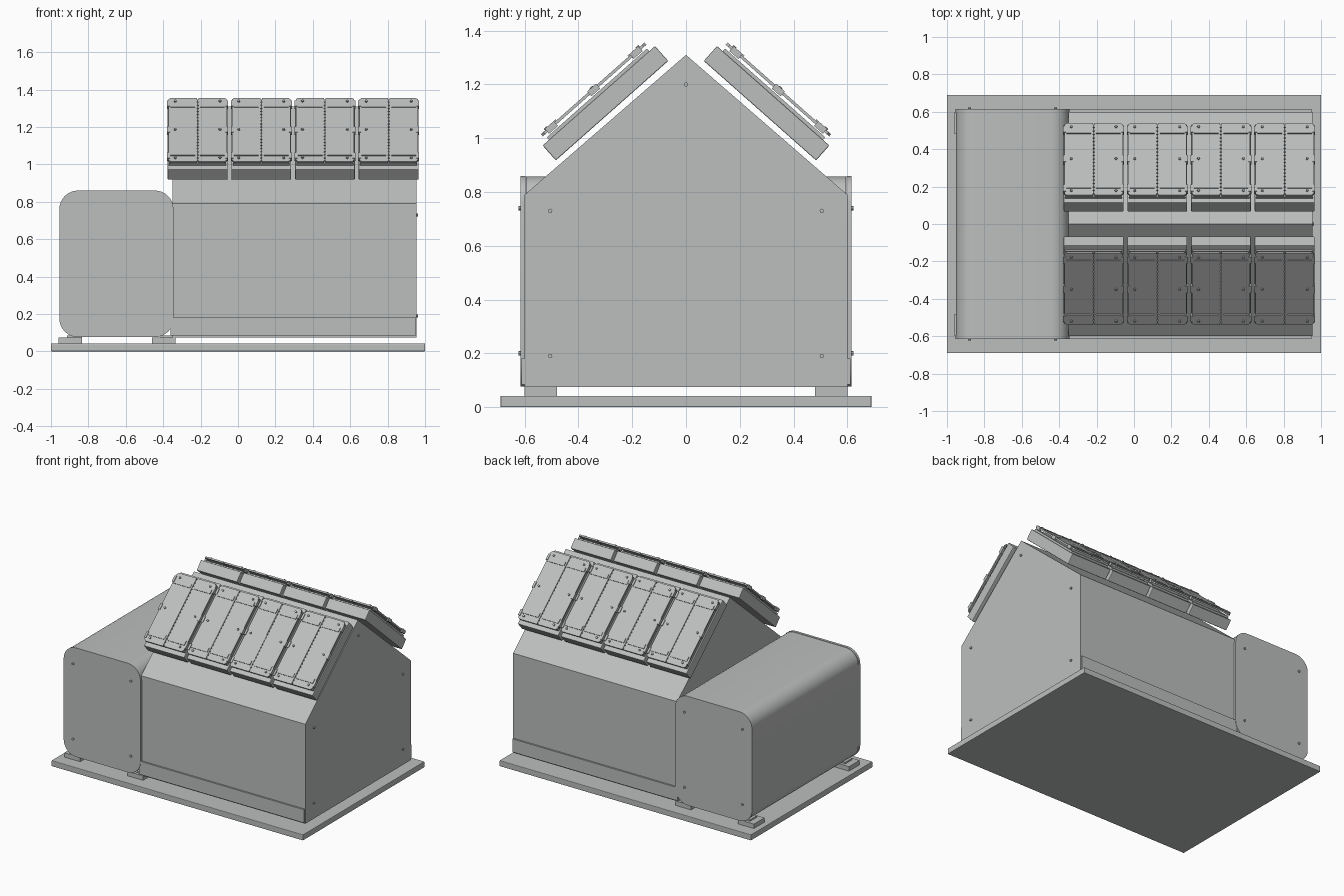
import bpy, bmesh, math
from mathutils import Matrix, Vector

if "Cube" in bpy.data.objects:
    bpy.data.objects.remove(bpy.data.objects["Cube"])

grey = bpy.data.materials.new("pale grey")
grey.use_nodes = True
grey.diffuse_color = (0.5, 0.52, 0.51, 1)
grey.node_tree.nodes["Principled BSDF"].inputs["Base Color"].default_value = (0.5, 0.52, 0.51, 1)


def finish(name, bm):
    bmesh.ops.recalc_face_normals(bm, faces=bm.faces)
    mesh = bpy.data.meshes.new(name)
    bm.to_mesh(mesh)
    bm.free()
    mesh.materials.append(grey)
    return mesh


def place(name, mesh, matrix=None, bevel=0, smooth=False):
    ob = bpy.data.objects.new(name, mesh)
    bpy.context.collection.objects.link(ob)
    if matrix:
        ob.matrix_world = matrix
    if bevel:
        mod = ob.modifiers.new("edge", "BEVEL")
        mod.width, mod.segments = bevel, 2
    if smooth:
        bpy.ops.object.select_all(action="DESELECT")
        ob.select_set(True)
        bpy.context.view_layer.objects.active = ob
        bpy.ops.object.shade_smooth_by_angle(angle=math.radians(30))
    return ob


def add_box(bm, x, y, z):
    """Box between the (low, high) pairs."""
    size = Matrix.Diagonal((x[1] - x[0], y[1] - y[0], z[1] - z[0], 1))
    mid = Matrix.Translation((sum(x) / 2, sum(y) / 2, sum(z) / 2))
    bmesh.ops.create_cube(bm, size=1, matrix=mid @ size)


def add_pin(bm, centre, axis, radius, depth, sides=8):
    turn = Vector((0, 0, 1)).rotation_difference(Vector(axis)).to_matrix().to_4x4()
    bmesh.ops.create_cone(bm, cap_ends=True, segments=sides, radius1=radius, radius2=radius,
                          depth=depth, matrix=Matrix.Translation(centre) @ turn)


def prism(name, outline, along):
    """Closed outline of points extruded by a vector."""
    bm = bmesh.new()
    face = bm.faces.new([bm.verts.new(p) for p in outline])
    out = bmesh.ops.extrude_face_region(bm, geom=[face])
    moved = [v for v in out["geom"] if isinstance(v, bmesh.types.BMVert)]
    bmesh.ops.translate(bm, verts=moved, vec=along)
    return finish(name, bm)


def rounded(x, z, r, y, steps=8):
    """Rounded rectangle in the xz plane."""
    corners = [(x[1] - r, z[1] - r), (x[0] + r, z[1] - r), (x[0] + r, z[0] + r), (x[1] - r, z[0] + r)]
    pts = []
    for q, (cx, cz) in enumerate(corners):
        for i in range(steps + 1):
            a = math.pi / 2 * (q + i / steps)
            pts.append((cx + r * math.cos(a), y, cz + r * math.sin(a)))
    return pts


# Base slab
bm = bmesh.new()
add_box(bm, (-1, 1), (-0.69, 0.69), (0, 0.042))
place("base_slab", finish("base_slab", bm), bevel=0.004)

# Gabled housing
gable = [(-0.35, -0.6, 0.075), (-0.35, 0.6, 0.075), (-0.35, 0.6, 0.79),
         (-0.35, 0, 1.31), (-0.35, -0.6, 0.79)]
place("gabled_housing", prism("gabled_housing", gable, (1.305, 0, 0)))

# Skirts along the long walls
bm = bmesh.new()
for s in (-1, 1):
    add_box(bm, (-0.36, 0.952), sorted((s * 0.59, s * 0.612)), (0.085, 0.18))
place("wall_skirts", finish("wall_skirts", bm))

# Rounded end compartment with its cover plates
place("end_compartment", prism("end_compartment",
      rounded((-0.953, -0.347), (0.078, 0.858), 0.098, -0.595), (0, 1.19, 0)), smooth=True)
for name, y in (("front_cover", -0.615), ("back_cover", 0.597)):
    place(name, prism(name, rounded((-0.955, -0.345), (0.076, 0.86), 0.1, y), (0, 0.018, 0)), smooth=True)

# Feet under the compartment
bm = bmesh.new()
for x in (-0.96, -0.46):
    for y in (-0.6, 0.48):
        add_box(bm, (x, x + 0.125), (y, y + 0.12), (0.04, 0.074))
        add_box(bm, (x + 0.045, x + 0.125), (y + 0.02, y + 0.1), (0.07, 0.085))
place("feet", finish("feet", bm))

# Bolts on the covers and the gable
bm = bmesh.new()
for z in (0.2, 0.74):
    for s in (-1, 1):
        for x in (-0.88, -0.42):
            add_pin(bm, (x, s * 0.616, z), (0, 1, 0), 0.008, 0.014)
        add_pin(bm, (0.956, s * 0.505, z - 0.01), (1, 0, 0), 0.008, 0.014)
add_pin(bm, (0.956, 0, 1.2), (1, 0, 0), 0.008, 0.014)
place("bolts", finish("bolts", bm))

# Roof pod, local axes: x across, y up the slope, z outward
bm = bmesh.new()
add_box(bm, (-0.16, 0.16), (-0.279, 0.279), (-0.037, 0.037))
pod = finish("roof_pod", bm)

bm = bmesh.new()
add_box(bm, (-0.152, 0.152), (-0.247, 0.25), (0.036, 0.050))
tray = finish("pod_tray", bm)

# Pair of lid leaves with chamfered outer corners
bm = bmesh.new()
c = 0.012
for s in (-1, 1):
    pts = [(0.004, -0.256), (0.156 - c, -0.256), (0.156, -0.256 + c),
           (0.156, 0.258 - c), (0.156 - c, 0.258), (0.004, 0.258)]
    face = bm.faces.new([bm.verts.new((s * x, y, 0.062)) for x, y in pts])
    out = bmesh.ops.extrude_face_region(bm, geom=[face])
    bmesh.ops.translate(bm, vec=(0, 0, 0.011),
                        verts=[v for v in out["geom"] if isinstance(v, bmesh.types.BMVert)])
lids = finish("pod_lids", bm)

# Straps, side clips, lid bolts and centre hinge
bm = bmesh.new()
for s in (-1, 1):
    for y in (-0.195, 0.195):
        add_box(bm, sorted((s * 0.014, s * 0.145)), (y - 0.016, y + 0.016), (0.071, 0.078))
    for y in (-0.21, 0, 0.21):
        add_box(bm, sorted((s * 0.148, s * 0.163)), (y - 0.022, y + 0.022), (0.054, 0.078))
    for y in (-0.228, 0, 0.228):
        add_pin(bm, (s * 0.12, y, 0.075), (0, 0, 1), 0.007, 0.012)
for i in range(20):
    add_pin(bm, (0, -0.238 + i * 0.025, 0.068), (0, 1, 0), 0.005, 0.018, 6)
fittings = finish("pod_fittings", bm)

# Four pods on each slope
tilt = math.radians(41.5)
co, si = math.cos(tilt), math.sin(tilt)
for s, side in ((-1, "front"), (1, "back")):
    for i in range(4):
        m = Matrix(((-s, 0, 0, -0.216 + i * 0.3405),
                    (0, -s * co, s * si, s * 0.2995),
                    (0, si, co, 1.13),
                    (0, 0, 0, 1)))
        place(f"{side}_pod_{i + 1}", pod, m, bevel=0.004)
        for name, mesh in (("tray", tray), ("lids", lids), ("fittings", fittings)):
            place(f"{side}_pod_{name}_{i + 1}", mesh, m)
